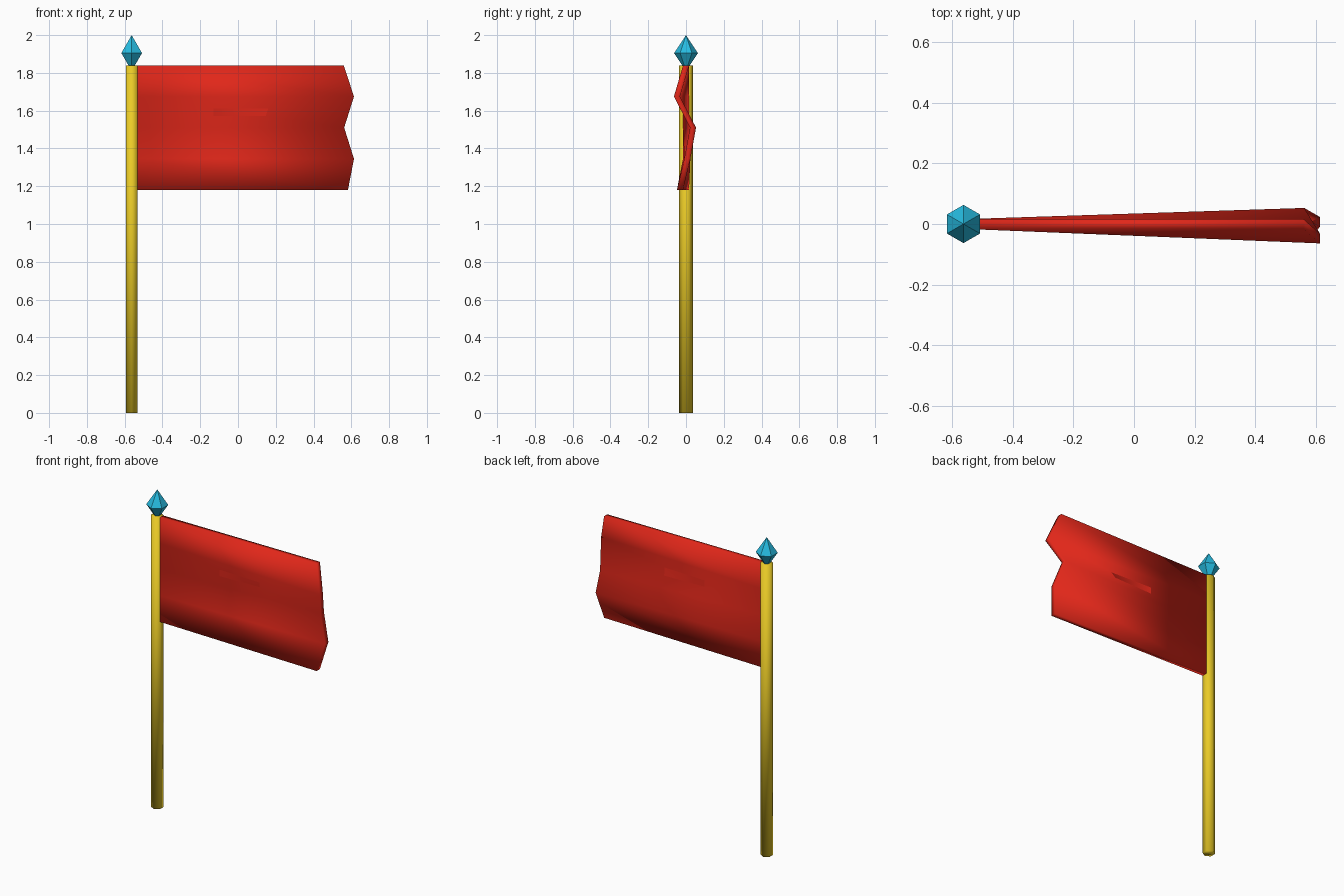
import bpy, bmesh
from mathutils import Matrix

if "Cube" in bpy.data.objects:
    bpy.data.objects.remove(bpy.data.objects["Cube"])

POLE_X = -0.563


def material(name, color):
    m = bpy.data.materials.new(name)
    m.diffuse_color = color
    m.use_nodes = True
    m.node_tree.nodes["Principled BSDF"].inputs["Base Color"].default_value = m.diffuse_color
    return m


def finish(name, bm, mat, smooth):
    bmesh.ops.recalc_face_normals(bm, faces=bm.faces)
    for f in bm.faces:
        f.smooth = smooth
    mesh = bpy.data.meshes.new(name)
    bm.to_mesh(mesh)
    bm.free()
    mesh.materials.append(mat)
    obj = bpy.data.objects.new(name, mesh)
    bpy.context.collection.objects.link(obj)
    return obj


def hex_lathe(name, rings, mat, smooth):
    """Six-sided solid from (radius, z) rings, corners pointing along y."""
    bm = bmesh.new()
    for (r1, z1), (r2, z2) in zip(rings, rings[1:]):
        bmesh.ops.create_cone(
            bm, cap_ends=len(rings) == 2, segments=6, radius1=r1, radius2=r2,
            depth=z2 - z1, matrix=Matrix.Translation((POLE_X, 0, (z1 + z2) / 2)))
    bmesh.ops.remove_doubles(bm, verts=bm.verts, dist=1e-4)
    return finish(name, bm, mat, smooth)


gold = material("gold", (0.83, 0.6, 0.02, 1))
red = material("red", (0.75, 0.02, 0.01, 1))
blue = material("blue", (0.02, 0.5, 0.75, 1))

# Pole and its double-pointed finial
hex_lathe("pole", [(0.036, 0), (0.036, 1.84)], gold, True)
hex_lathe("finial", [(0, 1.81), (0.063, 1.905), (0, 2.0)], blue, False)

# Flag: straight at the pole, fanning out to a rippled, notched free edge
free_edge = [(0.56, 0.0, 1.838), (0.614, -0.048, 1.675), (0.562, 0.037, 1.51),
             (0.614, 0.007, 1.345), (0.582, -0.032, 1.18)]
half = 0.016
bm = bmesh.new()
rows = []
for x, y, z in free_edge:
    corners = [(POLE_X, -half, z), (x, y - half, z),
               (x, y + half, z), (POLE_X, half, z)]
    rows.append([bm.verts.new(c) for c in corners])
for a, b in zip(rows, rows[1:]):
    for i in range(4):
        j = (i + 1) % 4
        bm.faces.new((a[i], a[j], b[j], b[i]))
bm.faces.new(rows[0])
bm.faces.new(rows[-1])
finish("flag", bm, red, True)
